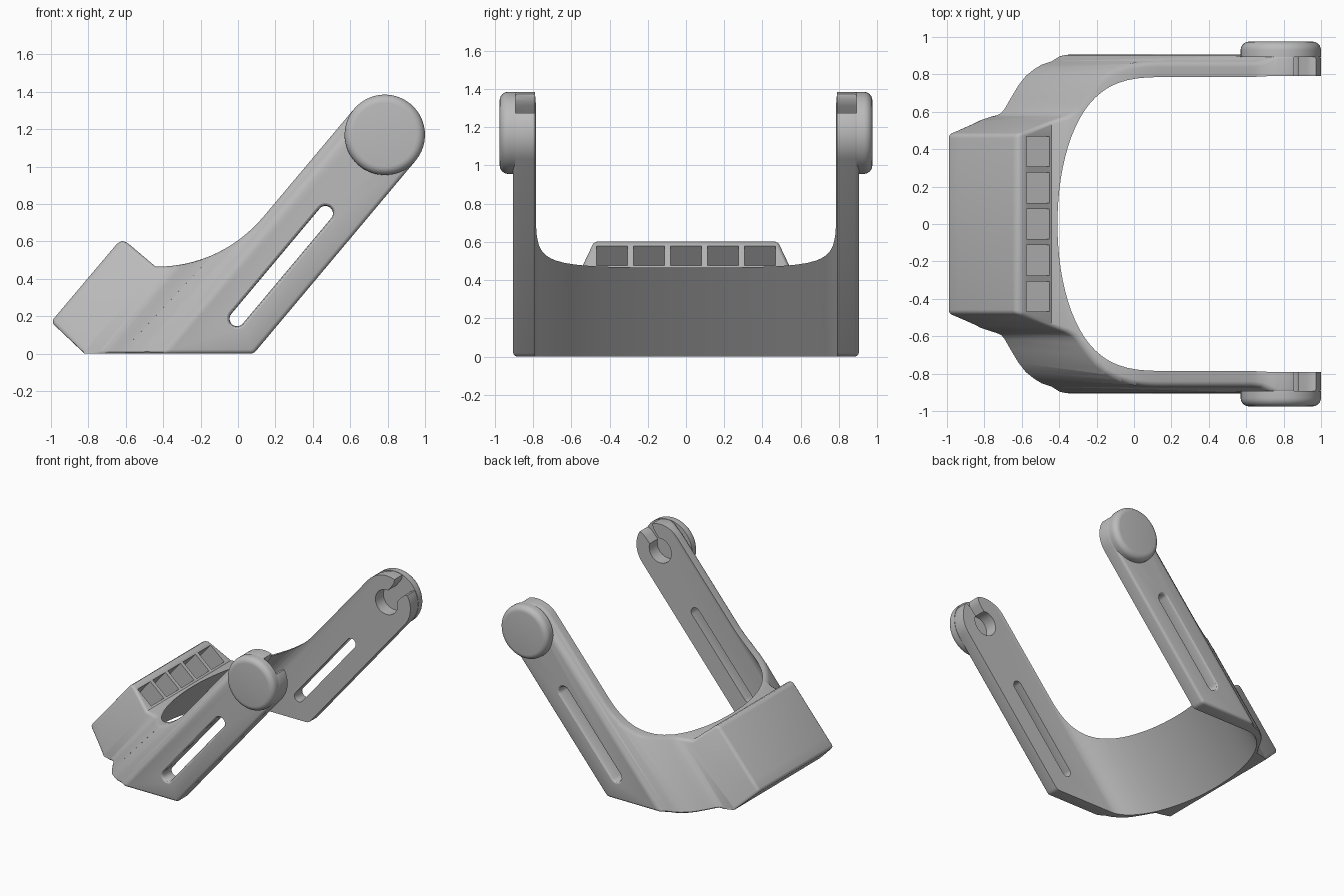
import bpy, bmesh, math
from mathutils import Vector

if "Cube" in bpy.data.objects:
    bpy.data.objects.remove(bpy.data.objects["Cube"])

grey = bpy.data.materials.new("plain_grey")
grey.use_nodes = True
grey.diffuse_color = (0.5, 0.5, 0.5, 1)
grey.node_tree.nodes["Principled BSDF"].inputs["Base Color"].default_value = (0.5, 0.5, 0.5, 1)

# Tilted frame: w runs up along the arms, u across them
TILT = math.radians(50)
C, S = math.cos(TILT), math.sin(TILT)
PIVOT_U, PIVOT_W, CAP_R = -0.151, 1.401, 0.215
ARM_IN = 0.79
BOWL_U, BOWL_A = -0.338, 0.275


def place(u, w, y):
    return Vector((u * S + w * C, y, -u * C + w * S))


def arc(cu, cw, r, start, end, n):
    angles = [math.radians(start + (end - start) * i / n) for i in range(n + 1)]
    return [(cu + r * math.cos(a), cw + r * math.sin(a)) for a in angles]


def loft(name, loops):
    """Closed solid through matching loops of points."""
    bm = bmesh.new()
    rings = [[bm.verts.new(p) for p in loop] for loop in loops]
    n = len(rings[0])
    for a, b in zip(rings, rings[1:]):
        for i in range(n):
            bm.faces.new((a[i], a[(i + 1) % n], b[(i + 1) % n], b[i]))
    bm.faces.new(rings[0][::-1])
    bm.faces.new(rings[-1])
    if bm.calc_volume(signed=True) < 0:
        bmesh.ops.reverse_faces(bm, faces=bm.faces[:])
    mesh = bpy.data.meshes.new(name)
    bm.to_mesh(mesh)
    bm.free()
    mesh.materials.append(grey)
    obj = bpy.data.objects.new(name, mesh)
    bpy.context.collection.objects.link(obj)
    return obj


def side_loft(name, layers):
    """Loft of (y, outline) layers, outlines given in the tilted frame."""
    return loft(name, [[place(u, w, y) for u, w in line] for y, line in layers])


def volume(mesh):
    bm = bmesh.new()
    bm.from_mesh(mesh)
    result = bm.calc_volume(signed=True)
    bm.free()
    return result


def combine(obj, cutter, operation, least):
    """Boolean; the next solver is tried if too little volume is left."""
    start = volume(obj.data)
    mod = obj.modifiers.new("cut", "BOOLEAN")
    mod.operation, mod.object = operation, cutter
    for solver in ("EXACT", "MANIFOLD", "FLOAT"):
        mod.solver = solver
        bpy.context.view_layer.update()
        result = obj.evaluated_get(bpy.context.evaluated_depsgraph_get())
        mesh = bpy.data.meshes.new_from_object(result)
        if least * start < volume(mesh) < start * 0.99999:
            obj.data = mesh
            break
    obj.modifiers.clear()
    bpy.data.objects.remove(cutter)


# Bracket seen along the arms: stepped outside, elliptical bowl inside
half = [(0.4, 0.905), (-0.306, 0.905), (-0.345, 0.872), (-0.385, 0.855), (-0.414, 0.832),
        (-0.45, 0.795), (-0.48, 0.745), (-0.51, 0.68), (-0.536, 0.62), (-0.55, 0.597),
        (-0.575, 0.578), (-0.636, 0.552), (-0.875, 0.48)]
inner = [(0.4, -ARM_IN)]
for i in range(41):
    a = math.pi * (i / 40 - 0.5)
    inner.append((BOWL_U - BOWL_A * math.cos(a), ARM_IN * math.sin(a)))
inner.append((0.4, ARM_IN))
section = half + [(u, -y) for u, y in reversed(half)] + inner
body = loft("bracket_body", [[place(u, w, y) for u, y in section] for w in (-1, 2)])

# Side silhouette, intersected with the section
end = [place(u, w, 0) for u, w in arc(PIVOT_U, PIVOT_W, CAP_R, 0, 180, 24)]
outline = [(-0.82, 0), ((PIVOT_U + CAP_R) / S, 0)] + [(p.x, p.z) for p in end]
curve = [Vector(p) for p in ((0.14, 0.737), (0.0, 0.57), (-0.2, 0.465), (-0.44, 0.465))]
for i in range(15):
    t = i / 14
    p = sum((c * math.comb(3, k) * t**k * (1 - t)**(3 - k) for k, c in enumerate(curve)), Vector((0, 0)))
    outline.append((p.x, p.y))
outline += [(-0.602, 0.602), (-0.635, 0.602), (-1.0, 0.17)]
side = loft("side_silhouette", [[(x, y, z) for x, z in outline] for y in (-1.1, 1.1)])
combine(body, side, "INTERSECT", 0.05)


# Round the outside edges, leaving the inside crisp
def is_outer(edge):
    m = (edge.verts[0].co + edge.verts[1].co) / 2
    u = m.x * S - m.z * C
    inside = abs(m.y) < ARM_IN + 0.01 and (
        u > BOWL_U or ((u - BOWL_U) / BOWL_A)**2 + (m.y / ARM_IN)**2 < 1.03)
    knife = m.z < 0.01 and m.x < -0.75
    return not inside and not knife


for width in (0.022, 0.014, 0.007):
    bm = bmesh.new()
    bm.from_mesh(body.data)
    before = bm.calc_volume()
    bmesh.ops.remove_doubles(bm, verts=bm.verts[:], dist=0.0005)
    edges = [e for e in bm.edges if len(e.link_faces) == 2 and is_outer(e)
             and e.calc_face_angle_signed(0) > math.radians(35)]
    bmesh.ops.bevel(bm, geom=edges, offset=width, segments=3, profile=0.5, affect="EDGES",
                    clamp_overlap=False)
    sound = all(abs(v.co.x) < 1.01 and abs(v.co.y) < 0.91 and -0.01 < v.co.z < 1.4 for v in bm.verts)
    sound = sound and 0.9 * before < bm.calc_volume() < before
    if sound:
        bm.to_mesh(body.data)
    bm.free()
    if sound:
        break


# Long slot through each arm, flared on the outer face
def stadium(r):
    return arc(-0.124, 0.14, r, 180, 360, 12) + arc(-0.124, 0.875, r, 0, 180, 12)


# Keyhole notch, open at the arm tip
def keyhole():
    mouth = [(0.055, 0.14), (0.06, 0.175), (0.075, 0.2), (0.1, 0.225)]
    left = [(PIVOT_U - u, PIVOT_W + w) for u, w in reversed(mouth)]
    right = [(PIVOT_U + u, PIVOT_W + w) for u, w in mouth]
    return left + arc(PIVOT_U, PIVOT_W, 0.1, 122, 418, 24) + right


for sign in (1, -1):
    combine(body, side_loft("slot_cutter", [
        (sign * 0.7, stadium(0.04)), (sign * 0.885, stadium(0.04)),
        (sign * 0.899, stadium(0.046)), (sign * 0.91, stadium(0.062))]), "DIFFERENCE", 0.9)
    combine(body, side_loft("notch_cutter", [
        (sign * 0.7, keyhole()), (sign * 0.95, keyhole())]), "DIFFERENCE", 0.9)

# Row of five pockets sunk into the ridge
for i in range(-2, 3):
    y = i * 0.194
    corners = [(-0.813, y - 0.081), (-0.653, y - 0.081), (-0.653, y + 0.081), (-0.813, y + 0.081)]
    combine(body, loft("pocket_cutter", [[place(u, w, v) for u, v in corners]
                                         for w in (-0.2, 0.3)]), "DIFFERENCE", 0.9)

# Round pivot caps outside the arm tips
caps = []
for sign, name in ((1, "left_pivot_cap"), (-1, "right_pivot_cap")):
    layers = [(0.893, CAP_R)]
    for i in range(7):
        a = math.pi / 2 * i / 6
        layers.append((0.93 + 0.045 * math.sin(a), CAP_R - 0.045 * (1 - math.cos(a))))
    caps.append(side_loft(name, [(sign * y, arc(PIVOT_U, PIVOT_W, r, 0, 352.5, 47))
                                 for y, r in layers]))

bpy.ops.object.select_all(action="DESELECT")
for obj in [body] + caps:
    obj.select_set(True)
bpy.context.view_layer.objects.active = body
bpy.ops.object.shade_smooth_by_angle(angle=math.radians(32))
